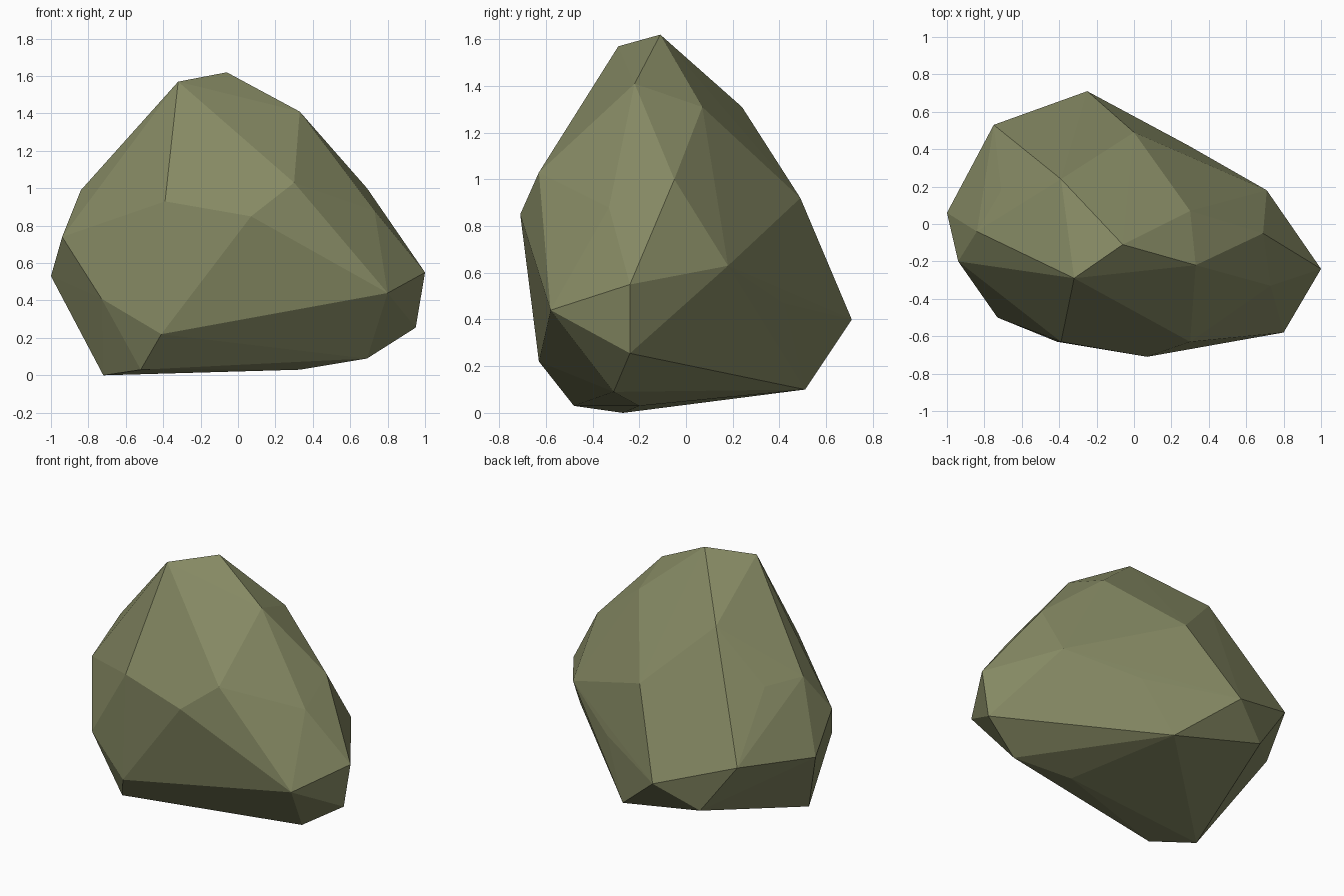
import bpy, bmesh

if "Cube" in bpy.data.objects:
    bpy.data.objects.remove(bpy.data.objects["Cube"])

# Corner points of the boulder, grouped in rings from the base to the peak
base = [(-.72, -.27, 0), (-.52, -.48, .03), (.33, -.20, .03), (.69, -.31, .09),
        (.11, .51, .10), (.36, .18, .115), (-.41, -.63, .22), (.95, -.24, .255),
        (-.51, .58, .24)]
middle = [(-.73, -.50, .41), (.80, -.58, .44), (1, -.24, .55), (.71, .18, .63),
          (.29, .42, .47), (-.25, .71, .40), (-.75, .53, .57), (-1, .06, .53),
          (-.94, -.20, .74)]
shoulder = [(.07, -.71, .85), (-.39, -.63, .93), (.30, -.63, 1.03), (.73, -.33, .88),
            (.69, -.05, 1.0), (0, .49, .92), (-.71, .18, .97), (-.84, -.04, .99)]
peak = [(.33, -.22, 1.41), (.30, .07, 1.31), (-.39, .24, 1.31), (-.32, -.29, 1.57),
        (-.06, -.11, 1.62)]

# Faceted rock: the convex skin around the corners
bm = bmesh.new()
for p in base + middle + shoulder + peak:
    bm.verts.new(p)
hull = bmesh.ops.convex_hull(bm, input=bm.verts)
loose = [v for v in bm.verts if not v.link_faces]
bmesh.ops.delete(bm, geom=loose, context='VERTS')
bmesh.ops.recalc_face_normals(bm, faces=bm.faces)
mesh = bpy.data.meshes.new("boulder")
bm.to_mesh(mesh)
bm.free()

# Single mossy stone colour
stone = bpy.data.materials.new("olive stone")
stone.diffuse_color = (.235, .25, .125, 1)
stone.use_nodes = True
stone.node_tree.nodes["Principled BSDF"].inputs["Base Color"].default_value = stone.diffuse_color
mesh.materials.append(stone)
rock = bpy.data.objects.new("boulder", mesh)
bpy.context.collection.objects.link(rock)
